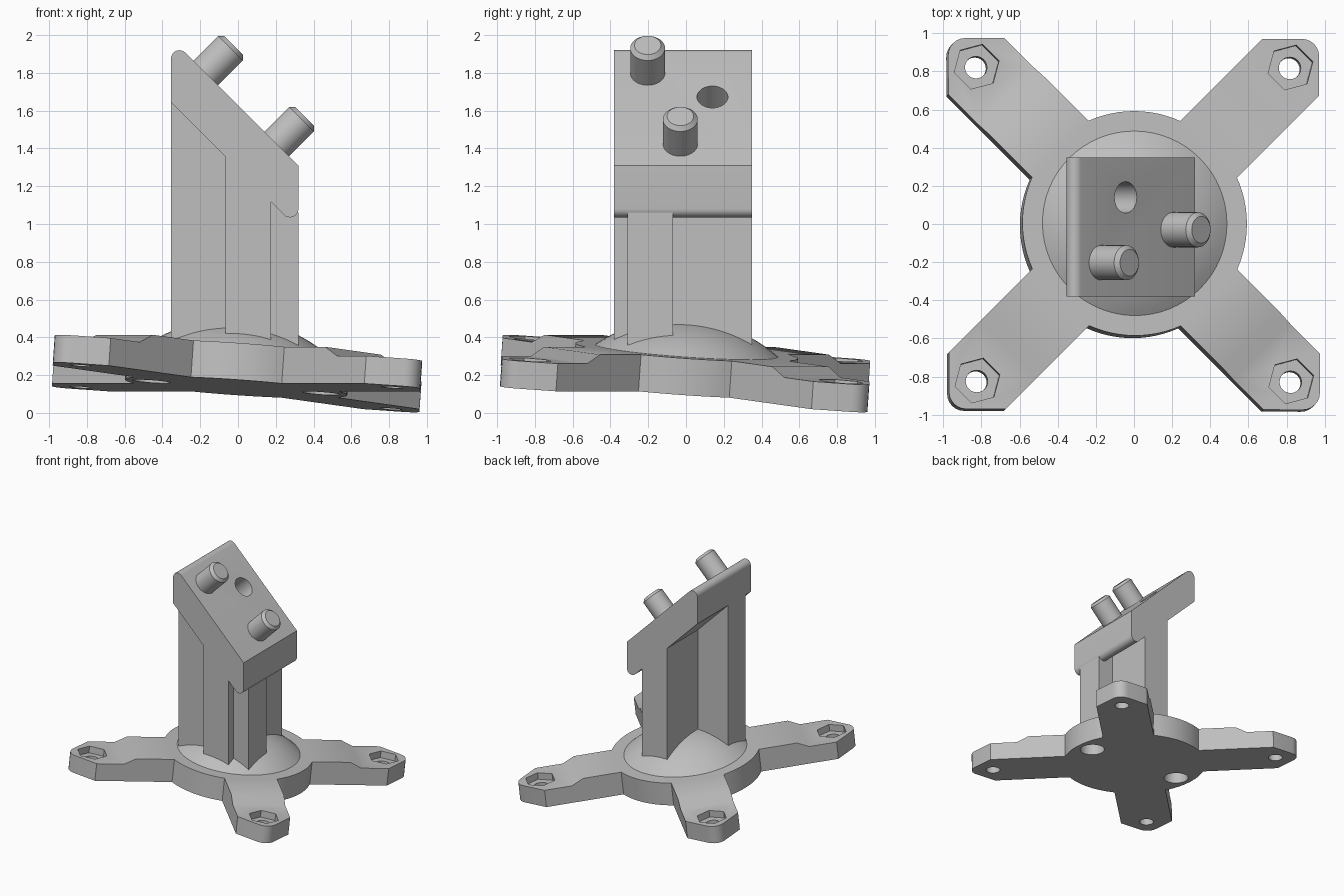
import bpy, bmesh
from math import sin, cos, pi, radians, sqrt
from mathutils import Matrix, Vector

old = bpy.data.objects.get("Cube")
if old:
    bpy.data.objects.remove(old, do_unlink=True)

grey = bpy.data.materials.new("plain_grey")
grey.use_nodes = True
GREY = (0.52, 0.52, 0.52, 1)
grey.diffuse_color = GREY
grey.node_tree.nodes["Principled BSDF"].inputs["Base Color"].default_value = GREY


def arc(cx, cy, r, a0, a1, n):
    """Points on an arc, angles in degrees."""
    angles = [radians(a0 + (a1 - a0) * i / n) for i in range(n + 1)]
    return [(cx + r * cos(a), cy + r * sin(a)) for a in angles]


def prism(name, points, low, high, matrix=Matrix()):
    """Extrude an xy outline from low to high, then place it."""
    bm = bmesh.new()
    face = bm.faces.new([bm.verts.new((x, y, low)) for x, y in points])
    top = bmesh.ops.extrude_face_region(bm, geom=[face])["geom"]
    verts = [v for v in top if isinstance(v, bmesh.types.BMVert)]
    bmesh.ops.translate(bm, verts=verts, vec=(0, 0, high - low))
    return finish(name, bm, matrix)


def lathe(name, points, matrix=Matrix(), steps=48):
    """Spin an (r, z) profile round the z axis."""
    bm = bmesh.new()
    verts = [bm.verts.new((r, 0, z)) for r, z in points]
    edges = [bm.edges.new(pair) for pair in zip(verts, verts[1:])]
    bmesh.ops.spin(bm, geom=verts + edges, cent=(0, 0, 0), axis=(0, 0, 1),
                   angle=2 * pi, steps=steps)
    bmesh.ops.remove_doubles(bm, verts=bm.verts, dist=0.0001)
    return finish(name, bm, matrix)


def finish(name, bm, matrix):
    bmesh.ops.transform(bm, matrix=matrix, verts=bm.verts)
    bmesh.ops.recalc_face_normals(bm, faces=bm.faces)
    mesh = bpy.data.meshes.new(name)
    bm.to_mesh(mesh)
    bm.free()
    mesh.materials.append(grey)
    obj = bpy.data.objects.new(name, mesh)
    bpy.context.collection.objects.link(obj)
    return obj


def activate(obj):
    bpy.ops.object.select_all(action='DESELECT')
    obj.select_set(True)
    bpy.context.view_layer.objects.active = obj


def cut(obj, cutters):
    activate(obj)
    for cutter in cutters:
        mod = obj.modifiers.new("cut", 'BOOLEAN')
        mod.operation = 'DIFFERENCE'
        mod.solver = 'EXACT'
        mod.object = cutter
        bpy.ops.object.modifier_apply(modifier=mod.name)
        bpy.data.objects.remove(cutter, do_unlink=True)


def smooth(obj):
    activate(obj)
    bpy.ops.object.shade_smooth_by_angle(angle=radians(30))


# Tilted base frame
normal = Vector((0.07, 0.07, 1))
tilt = (Matrix.Translation((-0.01, -0.01, 0.135))
        @ Vector((0, 0, 1)).rotation_difference(normal).to_matrix().to_4x4())
THICK, FOOT = 0.195, 0.147

# Base plate: round hub with four diagonal arms
quarter = arc(0, 0, 0.59, -24.1, 24.1, 12) + [(0.975, 0.678)]
quarter += arc(0.885, 0.885, 0.09, 0, 90, 6) + [(0.678, 0.975)]
outline = []
for k in range(4):
    c, s = cos(k * pi / 2), sin(k * pi / 2)
    outline += [(c * x - s * y, s * x + c * y) for x, y in quarter]
base = prism("base_plate", outline, 0, THICK, tilt)

# Lowered feet with ramps, bolt holes and nut pockets
ramp = [(0.847, 0.2), (0.95, FOOT), (1.6, FOOT), (1.6, 0.4), (0.847, 0.4)]
upright = Matrix.Rotation(pi / 2, 4, 'X')
cutters = []
for k in range(4):
    turn = Matrix.Rotation(pi / 4 + k * pi / 2, 4, 'Z')
    cutters.append(prism("ramp_cutter", ramp, -0.4, 0.4, tilt @ turn @ upright))
for x in (-0.825, 0.825):
    for y in (-0.825, 0.825):
        cutters.append(prism("bolt_cutter", arc(x, y, 0.058, 0, 345, 23), -0.2, 0.4, tilt))
        cutters.append(prism("nut_cutter", arc(x, y, 0.122, 15, 315, 5), 0.09, 0.4, tilt))
# Blind sockets under the hub
for x in (-0.45, 0.45):
    cutters.append(prism("socket_cutter", arc(x, 0, 0.1, 0, 348, 29), -0.2, 0.11, tilt))
cut(base, cutters)
smooth(base)

# Shallow dome on the hub
RIM, RISE = 0.485, 0.165
R = (RIM ** 2 + RISE ** 2) / (2 * RISE)
dome_profile = [(RIM, THICK - 0.02)]
for i in range(13):
    r = RIM * (1 - i / 12)
    dome_profile.append((r, THICK + RISE - R + sqrt(R * R - r * r)))
smooth(lathe("dome", dome_profile, tilt, 64))

# Post: two crossed walls running up into the sloped head
LEFT, RIGHT, FRONT, BACK = -0.355, 0.32, -0.38, 0.35


def wall(name, x0, x1, y0, y1):
    xe = min(x1, 0.25)
    pts = [(x0, 0.28), (x1, 0.28), (x1, 1.31 - xe), (xe, 1.31 - xe), (x0, 1.31 - x0)]
    if xe == x1:
        pts.pop(3)
    prism(name, pts, -y1, -y0, upright)


wall("post_long_wall", LEFT, RIGHT, -0.31, -0.07)
wall("post_cross_wall", -0.065, 0.175, FRONT, BACK)

# Sloped head with rounded crest and rounded lower lip
head_profile = arc(-0.31, 1.875, 0.045, 180, 45, 9)
head_profile += [(RIGHT, 1.31)]
head_profile += arc(0.275, 1.08, 0.045, 0, -135, 9)
head_profile += [(LEFT, 1.646)]
head = prism("sloped_head", head_profile, -BACK, -FRONT, upright)


def on_slope(x, y):
    return Matrix.Translation((x, y, 1.63 - x)) @ Matrix.Rotation(pi / 4, 4, 'Y')


cut(head, [prism("hole_cutter", arc(0, 0, 0.082, 0, 350, 35), -0.2, 0.1,
                 on_slope(-0.043, 0.14))])
smooth(head)

# Chamfered pins standing on the slope
pin_profile = [(0, -0.03), (0.092, -0.03), (0.092, 0.185), (0.07, 0.207), (0, 0.207)]
for name, x, y in (("upper_pin", -0.17, -0.203), ("lower_pin", 0.206, -0.03)):
    smooth(lathe(name, pin_profile, on_slope(x, y), 40))
